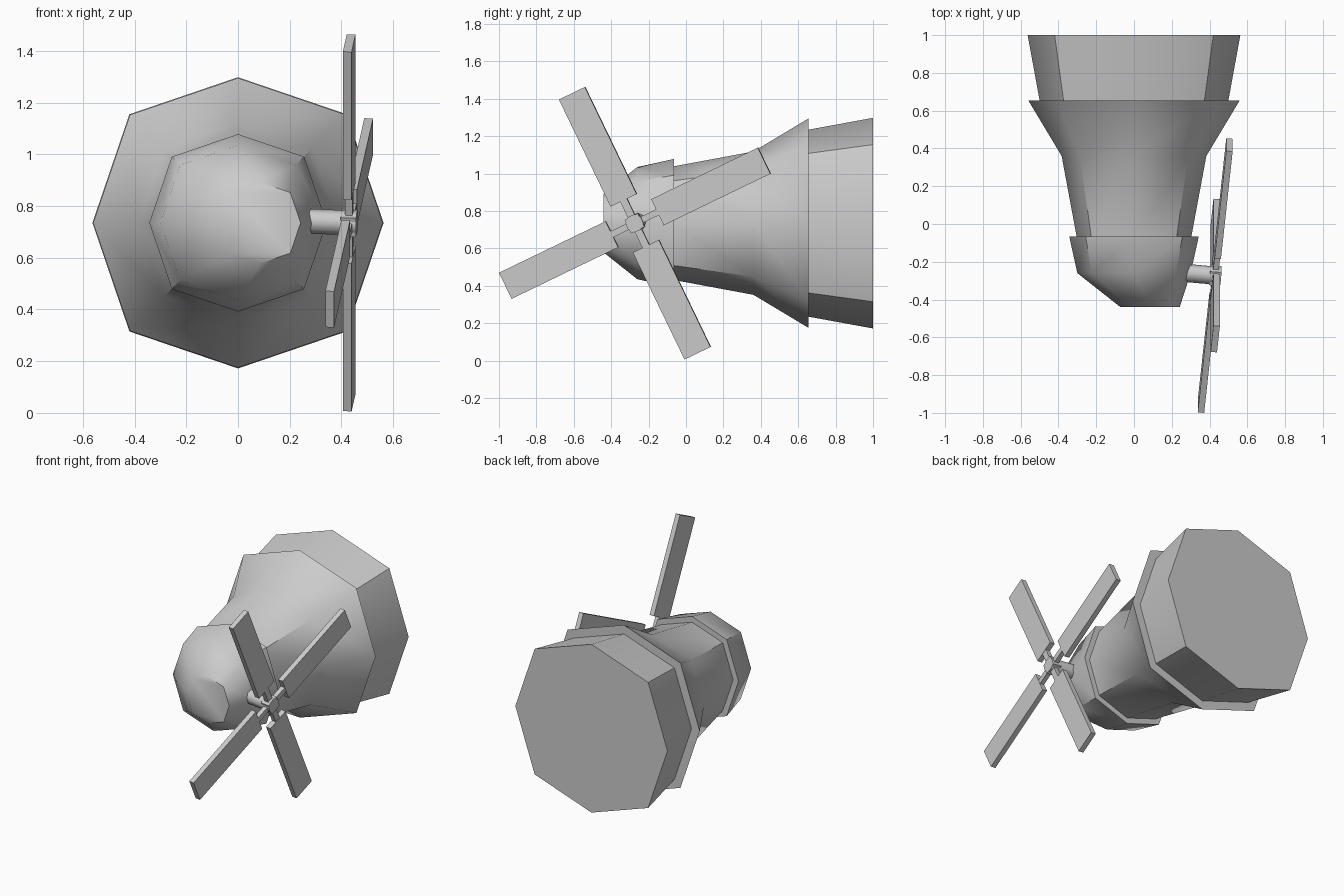
import bpy, bmesh, math
from mathutils import Vector, Matrix

if "Cube" in bpy.data.objects:
    bpy.data.objects.remove(bpy.data.objects["Cube"])

AXIS_Z = 0.735


def finish(name, bm, angle=50):
    bmesh.ops.recalc_face_normals(bm, faces=bm.faces)
    me = bpy.data.meshes.new(name)
    bm.to_mesh(me)
    bm.free()
    ob = bpy.data.objects.new(name, me)
    bpy.context.collection.objects.link(ob)
    bpy.ops.object.select_all(action='DESELECT')
    ob.select_set(True)
    bpy.context.view_layer.objects.active = ob
    bpy.ops.object.shade_smooth_by_angle(angle=math.radians(angle))
    return ob


def octagon_loft(name, rings):
    """Skin octagonal rings (y, radius, x offset) along the y axis; cap both ends."""
    bm = bmesh.new()
    loops = []
    for y, r, dx in rings:
        loop = []
        for i in range(8):
            a = i * math.pi / 4
            k = r * (1.055 if i % 2 else 1.0)
            loop.append(bm.verts.new((dx + k * math.cos(a), y, AXIS_Z + k * math.sin(a))))
        loops.append(loop)
    for a, b in zip(loops, loops[1:]):
        for i in range(8):
            j = (i + 1) % 8
            bm.faces.new((a[i], a[j], b[j], b[i]))
    bm.faces.new(loops[0])
    bm.faces.new(loops[-1])
    return finish(name, bm)


# Tower: base, flared gallery, tapering shaft
octagon_loft("tower", [(1.0, 0.563, 0), (0.655, 0.50, 0), (0.655, 0.56, 0),
                       (0.36, 0.383, 0), (-0.07, 0.303, 0)])

# Cap: overhanging rim and a nose leaning toward the rotor side
octagon_loft("cap", [(-0.065, 0.343, 0), (-0.26, 0.30, 0), (-0.44, 0.157, 0.085)])

# Rotor frame: hub centre, two sail directions and the tilted shaft axis
center = Vector((0.43, -0.273, 0.735))
sail_a = Vector((0, -0.435, 0.90)).normalized()
sail_b = Vector((0.098, 0.90, 0.435)).normalized()
normal = sail_b.cross(sail_a).normalized()


def frame(out, side):
    m = Matrix((normal, side, out)).transposed().to_4x4()
    m.translation = center
    return m


def rotor_box(name, size, out, side, distance=0.0):
    bm = bmesh.new()
    bmesh.ops.create_cube(bm, size=1)
    bmesh.ops.scale(bm, vec=size, verts=bm.verts)
    bmesh.ops.translate(bm, vec=(0, 0, distance), verts=bm.verts)
    bmesh.ops.transform(bm, matrix=frame(out, side), verts=bm.verts)
    return finish(name, bm, 30)


# Rotor shaft
bm = bmesh.new()
bmesh.ops.create_cone(bm, cap_ends=True, segments=8, radius1=0.048, radius2=0.048, depth=0.19)
bmesh.ops.transform(bm, matrix=Matrix.Translation(center - normal * 0.065)
                    @ normal.to_track_quat('Z', 'Y').to_matrix().to_4x4(), verts=bm.verts)
finish("rotor_shaft", bm)

# Hub and the two crossing spars
rotor_box("hub", (0.06, 0.08, 0.08), sail_a, sail_b)
rotor_box("spar_a", (0.03, 0.04, 0.40), sail_a, sail_b)
rotor_box("spar_b", (0.03, 0.035, 0.40), sail_b, sail_a)

# Four sails
for i, (out, side) in enumerate([(sail_a, sail_b), (sail_b, sail_a),
                                 (-sail_a, sail_b), (-sail_b, sail_a)]):
    rotor_box(f"sail_{i + 1}", (0.034, 0.155, 0.636), out, side, 0.454)
